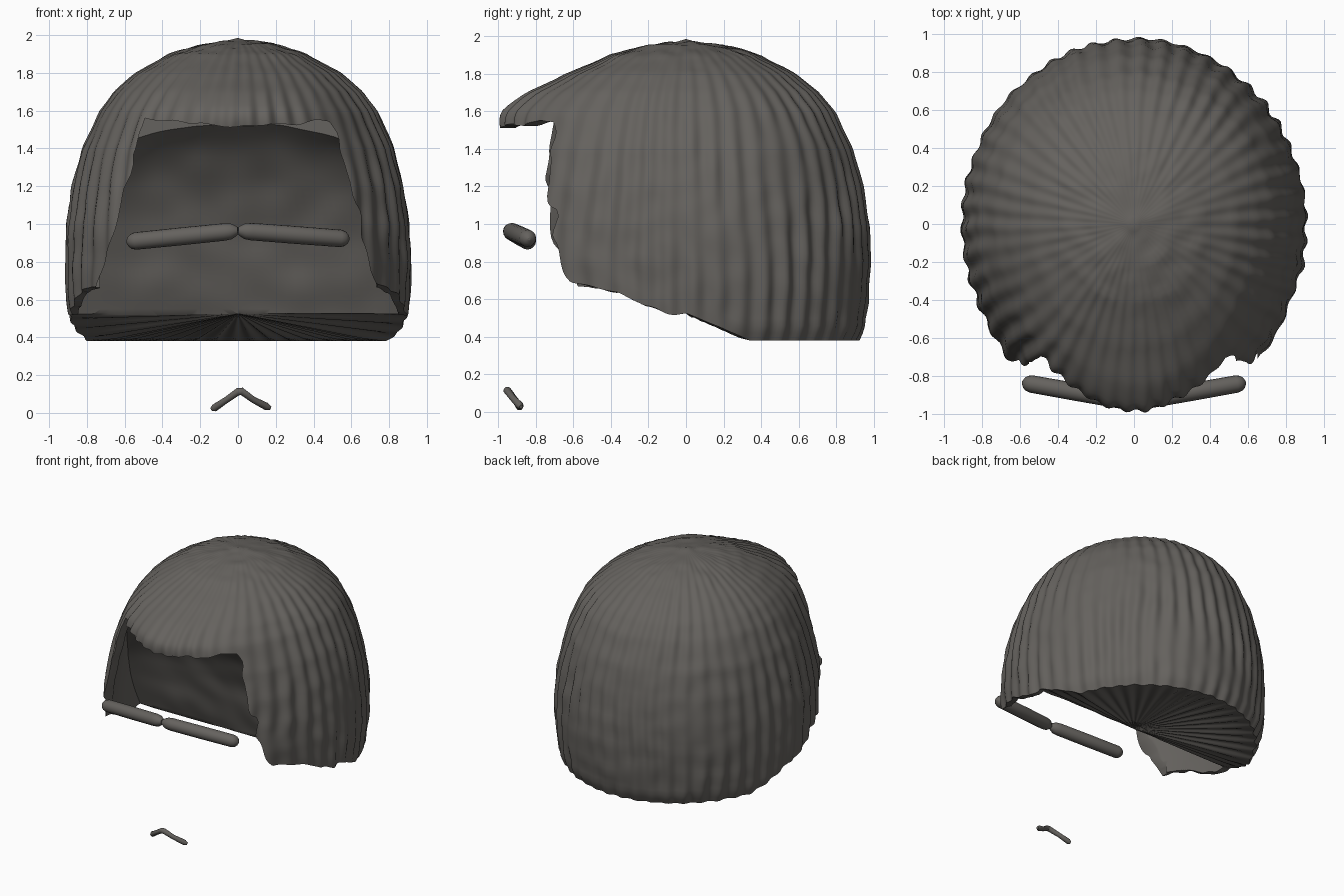
import bpy, bmesh, math
from mathutils import Vector, noise

if "Cube" in bpy.data.objects:
    bpy.data.objects.remove(bpy.data.objects["Cube"], do_unlink=True)

mat = bpy.data.materials.new("warm dark grey")
mat.use_nodes = True
COLOR = (0.13, 0.122, 0.112, 1)
mat.diffuse_color = COLOR
mat.node_tree.nodes["Principled BSDF"].inputs["Base Color"].default_value = COLOR

SIDES, RINGS, RIDGES = 360, 64, 46
DEPTH = 1.075
# hair half width by height, and lower hem height by depth
PROFILE = [(0.38, 0.85), (0.45, 0.882), (0.6, 0.9), (0.8, 0.91), (1.0, 0.9), (1.2, 0.87), (1.4, 0.82),
           (1.6, 0.73), (1.7, 0.655), (1.8, 0.54), (1.9, 0.365), (1.95, 0.205), (1.98, 0.0)]
HEM = [(-0.65, 0.71), (-0.5, 0.67), (-0.35, 0.63), (-0.22, 0.56), (0, 0.525), (0.35, 0.38), (0.9, 0.38)]


def interp(table, v):
    if v <= table[0][0]:
        return table[0][1]
    for (a, fa), (b, fb) in zip(table, table[1:]):
        if v <= b:
            return fa + (fb - fa) * (v - a) / (b - a)
    return table[-1][1]


def shell_point(ang, z):
    """Smooth outer form of the hair, with fuller front corners and the fringe pushed forward."""
    r = interp(PROFILE, z)
    c, s = math.cos(ang), math.sin(ang)
    depth = DEPTH
    if s < 0:
        depth += 0.25 * s ** 4 * math.exp(-((z - 1.61) / 0.19) ** 2)
        depth += 0.08 * math.exp(-((s + 0.72) / 0.2) ** 2)
    return Vector((r * c, r * s * depth, z))


def finish(name, bm):
    bmesh.ops.recalc_face_normals(bm, faces=bm.faces)
    me = bpy.data.meshes.new(name)
    bm.to_mesh(me)
    bm.free()
    me.materials.append(mat)
    ob = bpy.data.objects.new(name, me)
    bpy.context.collection.objects.link(ob)
    return ob


def skin(name, rings, low, high):
    """Bridge rings of points and close both ends with a fan."""
    bm = bmesh.new()
    loops = [[bm.verts.new(p) for p in ring] for ring in rings]
    n = len(loops[0])
    for a, b in zip(loops, loops[1:]):
        for i in range(n):
            bm.faces.new((a[i], a[(i + 1) % n], b[(i + 1) % n], b[i]))
    for loop, tip in ((loops[0], low), (loops[-1], high)):
        v = bm.verts.new(tip)
        for i in range(n):
            bm.faces.new((loop[i], loop[(i + 1) % n], v))
    return finish(name, bm)


def ridge(ang, p):
    """Wavy strand relief that drifts and varies over the surface."""
    drift = 0.9 * noise.noise(p * 1.7)
    size = 0.6 + 0.5 * noise.noise(p * 2.3 + Vector((5, 0, 0)))
    return size * math.sin(RIDGES * ang + drift * 2) + 0.55 * noise.noise(p * 8)


angles = [2 * math.pi * i / SIDES for i in range(SIDES)]

# hair: underside fan, then the ridged outside from hem to crown
rings = []
for k in (0.3, 0.6, 0.85):
    ring = []
    for a in angles:
        hem = interp(HEM, 0.95 * math.sin(a))
        p = shell_point(a, hem) * k
        p.z = 0.525 + (hem - 0.525) * k + 0.012 * k * math.sin(RIDGES * a)
        ring.append(p)
    rings.append(ring)
for j in range(RINGS):
    t = math.sin(0.5 * math.pi * j / RINGS)
    ring = []
    for a in angles:
        hem = interp(HEM, 0.95 * math.sin(a))
        if math.sin(a) < 0:
            hem += 0.03 * noise.noise(Vector((math.cos(a) * 6, math.sin(a) * 6, 0)))
        p = shell_point(a, hem + (1.975 - hem) * t)
        amount = 1 + 0.016 * ridge(a, p)
        p.x *= amount
        p.y *= amount
        if t > 0.85:
            p.z += 0.012 * noise.noise(p * 12) * (t - 0.85) / 0.15
        ring.append(p)
    rings.append(ring)
hair = skin("hair", rings, (0, 0, 0.525), (0, 0, 1.985))

# cavity: inner form of the front, closed by a hollow wall that leans forward
ARC, WALL = 80, 40
rings = []
for j in range(41):
    z = 0.2 + 1.4 * j / 40
    thin = 0.955 - 0.03 * min(1, max(0, (z - 0.7) / 0.4))
    hollow = 0.12 * max(0, z - 0.52)
    side = -0.3 * (z - 0.52) - 0.35 * max(0, z - 0.9) ** 2 - hollow
    phi = math.asin(-side / (interp(PROFILE, z) * DEPTH * thin))
    ring = []
    for i in range(ARC + 1):
        p = shell_point(math.pi + phi + (math.pi - 2 * phi) * i / ARC, z) * thin
        p.z = z
        ring.append(p)
    start, end = ring[-1], ring[0]
    for i in range(1, WALL):
        p = start.lerp(end, i / WALL)
        across = 1 - abs(2 * i / WALL - 1) ** 4
        p.y += across * (hollow + 0.02 * noise.noise(Vector((p.x * 5, 0, z * 5))))
        ring.append(p)
    rings.append(ring)
cavity = skin("cavity_cutter", rings, (0, -0.4, 0.19), (0, -0.65, 1.62))

# opening: face outline with a ragged edge, pushed back into the cavity
half = [(0.74, 0), (0.74, 0.68), (0.69, 0.82), (0.65, 1.0), (0.57, 1.3), (0.5, 1.55)]
corners = half + [(0.25, 1.525), (0, 1.515), (-0.2, 1.54)] + [(-x, z) for x, z in reversed(half)]
outline = []
for (x0, z0), (x1, z1) in zip(corners, corners[1:]):
    for i in range(8):
        x, z = x0 + (x1 - x0) * i / 8, z0 + (z1 - z0) * i / 8
        q = Vector((x * 8, 0, z * 8))
        outline.append((x + 0.025 * noise.noise(q), z + 0.025 * noise.noise(q + Vector((0, 7, 0)))))
outline.append(corners[-1])
bm = bmesh.new()
face = bm.faces.new([bm.verts.new((x, -1.4, z)) for x, z in outline])
ext = bmesh.ops.extrude_face_region(bm, geom=[face])
moved = [g for g in ext["geom"] if isinstance(g, bmesh.types.BMVert)]
bmesh.ops.translate(bm, vec=(0, 0.89, 0), verts=moved)
opening = finish("opening_cutter", bm)

bpy.context.view_layer.objects.active = hair
for cutter in (cavity, opening):
    mod = hair.modifiers.new("cut", "BOOLEAN")
    mod.operation, mod.solver, mod.object = "DIFFERENCE", "EXACT", cutter
    bpy.ops.object.modifier_apply(modifier=mod.name)
    bpy.data.objects.remove(cutter, do_unlink=True)


def tube(name, points, depth):
    """Rounded tube; each point is a position and a relative radius."""
    cu = bpy.data.curves.new(name, "CURVE")
    cu.dimensions = "3D"
    cu.bevel_depth, cu.bevel_resolution, cu.use_fill_caps = depth, 6, True
    sp = cu.splines.new("POLY")
    sp.points.add(len(points) - 1)
    for pt, (co, r) in zip(sp.points, points):
        pt.co, pt.radius = (*co, 1), r
    ob = bpy.data.objects.new(name, cu)
    bpy.context.collection.objects.link(ob)
    cu.materials.append(mat)
    bpy.ops.object.select_all(action="DESELECT")
    ob.select_set(True)
    bpy.context.view_layer.objects.active = ob
    bpy.ops.object.convert(target="MESH")
    return bpy.context.view_layer.objects.active


# eyebrows: two rounded bars meeting at the middle
parts = [hair]
for side, name in ((1, "left_eyebrow"), (-1, "right_eyebrow")):
    inner = Vector((0, -0.94, 0.965))
    outer = Vector((0.59 * side, -0.835, 0.92 if side > 0 else 0.905))
    stops = [(0, 0.4), (0.02, 0.6), (0.06, 0.9), (0.12, 1), (0.5, 1.02), (0.92, 1),
             (0.96, 0.85), (0.985, 0.55), (1, 0.15)]
    parts.append(tube(name, [(inner.lerp(outer, t), r) for t, r in stops], 0.046))

# mouth: small bent bar
mouth = [((-0.14, -0.88, 0.018), 0.5), ((-0.125, -0.885, 0.026), 1), ((-0.06, -0.915, 0.07), 0.85),
         ((0, -0.95, 0.112), 1), ((0.02, -0.952, 0.114), 1), ((0.08, -0.92, 0.07), 0.85),
         ((0.15, -0.885, 0.034), 1), ((0.172, -0.878, 0.026), 0.5)]
parts.append(tube("mouth", mouth, 0.02))

for ob in parts:
    bpy.ops.object.select_all(action="DESELECT")
    ob.select_set(True)
    bpy.context.view_layer.objects.active = ob
    bpy.ops.object.shade_smooth_by_angle(angle=math.radians(50))
